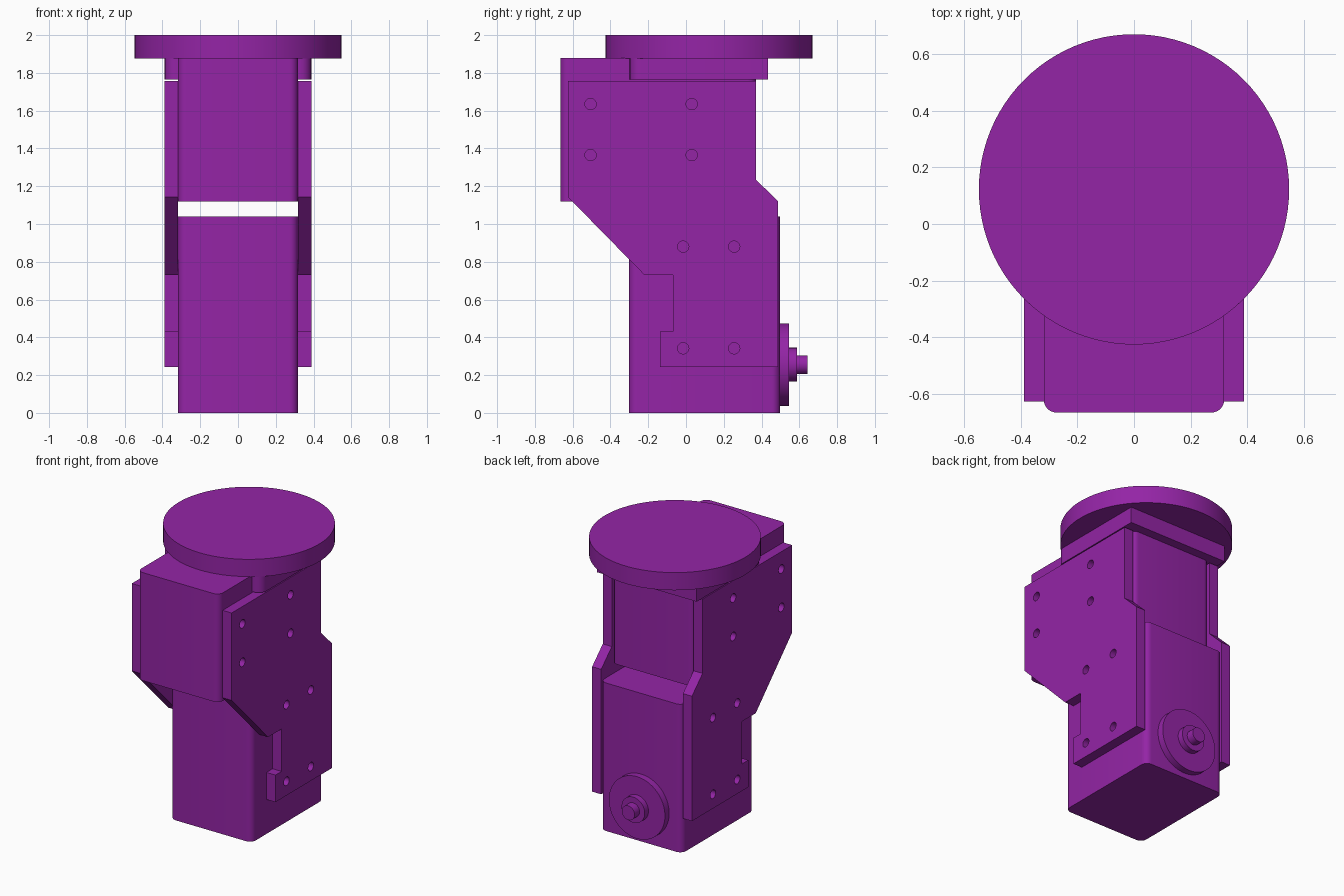
import bpy, bmesh, math
from mathutils import Matrix

cube = bpy.data.objects.get("Cube")
if cube:
    bpy.data.objects.remove(cube, do_unlink=True)

PURPLE = (0.296, 0.018, 0.381, 1.0)
mat = bpy.data.materials.new("purple")
mat.use_nodes = True
mat.diffuse_color = PURPLE
mat.node_tree.nodes["Principled BSDF"].inputs["Base Color"].default_value = PURPLE


def finish(name, mesh):
    """Link a mesh as an object with the material and smooth rounded sides."""
    ob = bpy.data.objects.new(name, mesh)
    bpy.context.collection.objects.link(ob)
    mesh.materials.clear()
    mesh.materials.append(mat)
    bpy.ops.object.select_all(action='DESELECT')
    ob.select_set(True)
    bpy.context.view_layer.objects.active = ob
    bpy.ops.object.shade_smooth_by_angle(angle=math.radians(30))
    return ob


def rounded_box(name, x, y, z, radius, front_only=False):
    """Box between (low, high) limits with rounded vertical edges."""
    bm = bmesh.new()
    size = [b - a for a, b in (x, y, z)]
    centre = [(a + b) / 2 for a, b in (x, y, z)]
    bmesh.ops.create_cube(bm, size=1, matrix=Matrix.Translation(centre) @ Matrix.Diagonal((*size, 1)))
    edges = []
    for e in bm.edges:
        a, b = (v.co for v in e.verts)
        if abs(a.z - b.z) > 0.01 and (not front_only or a.y < centre[1]):
            edges.append(e)
    bmesh.ops.bevel(bm, geom=edges, offset=radius, segments=6, profile=0.5, affect='EDGES')
    mesh = bpy.data.meshes.new(name)
    bm.to_mesh(mesh)
    bm.free()
    return finish(name, mesh)


def disc(name, radius, depth, centre, along_y=False, segments=64):
    bm = bmesh.new()
    m = Matrix.Translation(centre)
    if along_y:
        m = m @ Matrix.Rotation(math.pi / 2, 4, 'X')
    bmesh.ops.create_cone(bm, cap_ends=True, segments=segments, radius1=radius,
                          radius2=radius, depth=depth, matrix=m)
    mesh = bpy.data.meshes.new(name)
    bm.to_mesh(mesh)
    bm.free()
    return finish(name, mesh)


def plate(name, outline, holes, hole_radius, x_low, x_high):
    """Flat plate in the y-z plane, with round holes through it."""
    curve = bpy.data.curves.new(name + "_profile", 'CURVE')
    curve.dimensions = '2D'
    curve.fill_mode = 'BOTH'
    curve.extrude = (x_high - x_low) / 2
    rings = [outline]
    for cy, cz in holes:
        rings.append([(cy + hole_radius * math.cos(i * math.tau / 20),
                       cz + hole_radius * math.sin(i * math.tau / 20)) for i in range(20)])
    for ring in rings:
        s = curve.splines.new('POLY')
        s.points.add(len(ring) - 1)
        for p, (y, z) in zip(s.points, ring):
            p.co = (y, z, 0, 1)
        s.use_cyclic_u = True
    tmp = bpy.data.objects.new(name + "_tmp", curve)
    bpy.context.collection.objects.link(tmp)
    deps = bpy.context.evaluated_depsgraph_get()
    mesh = bpy.data.meshes.new_from_object(tmp.evaluated_get(deps))
    mesh.name = name
    bpy.data.objects.remove(tmp, do_unlink=True)
    # profile x -> y, profile y -> z, thickness -> x
    mesh.transform(Matrix(((0, 0, 1, (x_low + x_high) / 2), (1, 0, 0, 0), (0, 1, 0, 0), (0, 0, 0, 1))))
    bm = bmesh.new()
    bm.from_mesh(mesh)
    bmesh.ops.remove_doubles(bm, verts=bm.verts, dist=0.0005)
    bmesh.ops.recalc_face_normals(bm, faces=bm.faces)
    bm.to_mesh(mesh)
    bm.free()
    return finish(name, mesh)


# Motor housings
HALF = 0.318
rounded_box("lower_housing", (-HALF, HALF), (-0.302, 0.498), (0, 1.04), 0.045)
rounded_box("upper_housing", (-HALF, HALF), (-0.665, 0.37), (1.12, 1.879), 0.045)

# Collar and turntable on top
rounded_box("top_collar", (-0.388, 0.388), (-0.298, 0.435), (1.764, 1.877), 0.06, front_only=True)
disc("turntable", 0.547, 0.124, (0, 0.122, 1.938), segments=96)

# Side plates joining the two housings
outline = [(-0.625, 1.757), (0.37, 1.757), (0.37, 1.235), (0.488, 1.12), (0.488, 0.242),
           (-0.138, 0.242), (-0.138, 0.432), (-0.07, 0.432), (-0.07, 0.73),
           (-0.22, 0.73), (-0.625, 1.143)]
holes = [(y, z) for y in (-0.505, 0.03) for z in (1.635, 1.365)]
holes += [(y, z) for y in (-0.015, 0.255) for z in (0.88, 0.342)]
plate("left_plate", outline, holes, 0.03, HALF, 0.388)
plate("right_plate", outline, holes, 0.03, -0.388, -HALF)

# Rear output wheel, hub and shaft
for name, radius, y0, y1 in (("rear_wheel", 0.218, 0.49, 0.545),
                             ("rear_hub", 0.09, 0.54, 0.587),
                             ("rear_shaft", 0.05, 0.58, 0.642)):
    disc(name, radius, y1 - y0, (0, (y0 + y1) / 2, 0.255), along_y=True)
